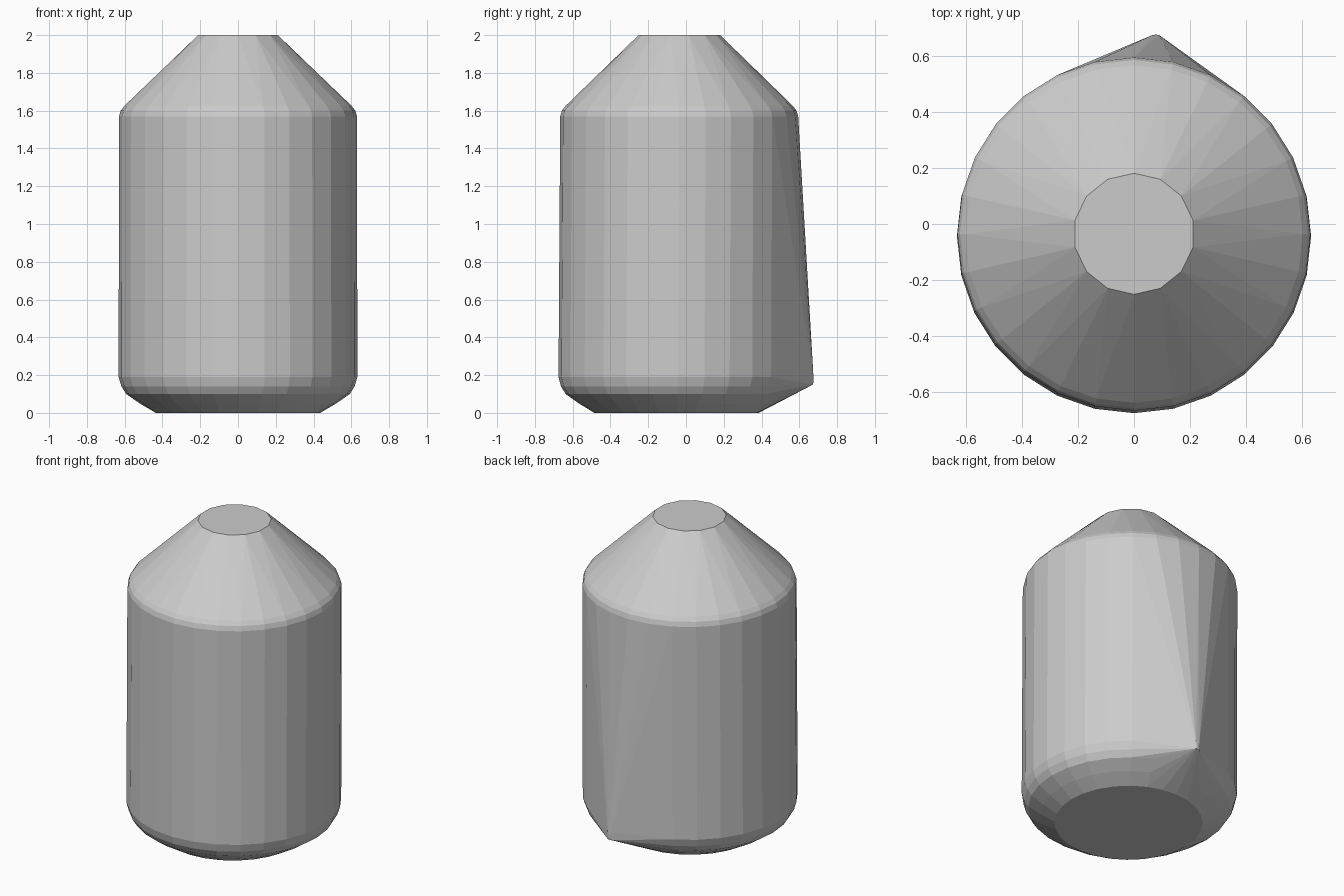
import bpy, bmesh
from math import cos, sin, pi

if "Cube" in bpy.data.objects:
    bpy.data.objects.remove(bpy.data.objects["Cube"])

# Rings of the body: height, radius, y centre, sides
RINGS = [
    (0.00, 0.435, -0.05, 28),
    (0.05, 0.52, -0.047, 28),
    (0.10, 0.592, -0.045, 28),
    (0.14, 0.617, -0.045, 28),
    (0.19, 0.632, -0.043, 28),
    (1.57, 0.630, -0.036, 28),
    (1.60, 0.621, -0.036, 28),
    (1.625, 0.602, -0.036, 28),
    (2.00, 0.216, -0.035, 14),
]

bm = bmesh.new()
for z, r, cy, n in RINGS:
    for i in range(n):
        a = 2 * pi * i / n + pi / 2
        bm.verts.new((r * cos(a), cy + r * sin(a), z))

# Pointed corner low on the back
for x, y, z in ((0.065, 0.672, 0.15), (0.09, 0.672, 0.15), (0.078, 0.676, 0.17),
                (0.065, 0.674, 0.2), (0.09, 0.674, 0.2)):
    bm.verts.new((x, y, z))

# Convex skin over the rings and the corner
hull = bmesh.ops.convex_hull(bm, input=bm.verts[:], use_existing_faces=False)
unused = {g for g in hull["geom_interior"] + hull["geom_unused"]
          if isinstance(g, bmesh.types.BMVert)}
bmesh.ops.delete(bm, geom=list(unused), context='VERTS')
bmesh.ops.dissolve_limit(bm, angle_limit=0.01, verts=bm.verts[:], edges=bm.edges[:])
bmesh.ops.recalc_face_normals(bm, faces=bm.faces[:])

mesh = bpy.data.meshes.new("capsule_body")
bm.to_mesh(mesh)
bm.free()
bpy.context.collection.objects.link(bpy.data.objects.new("capsule_body", mesh))
